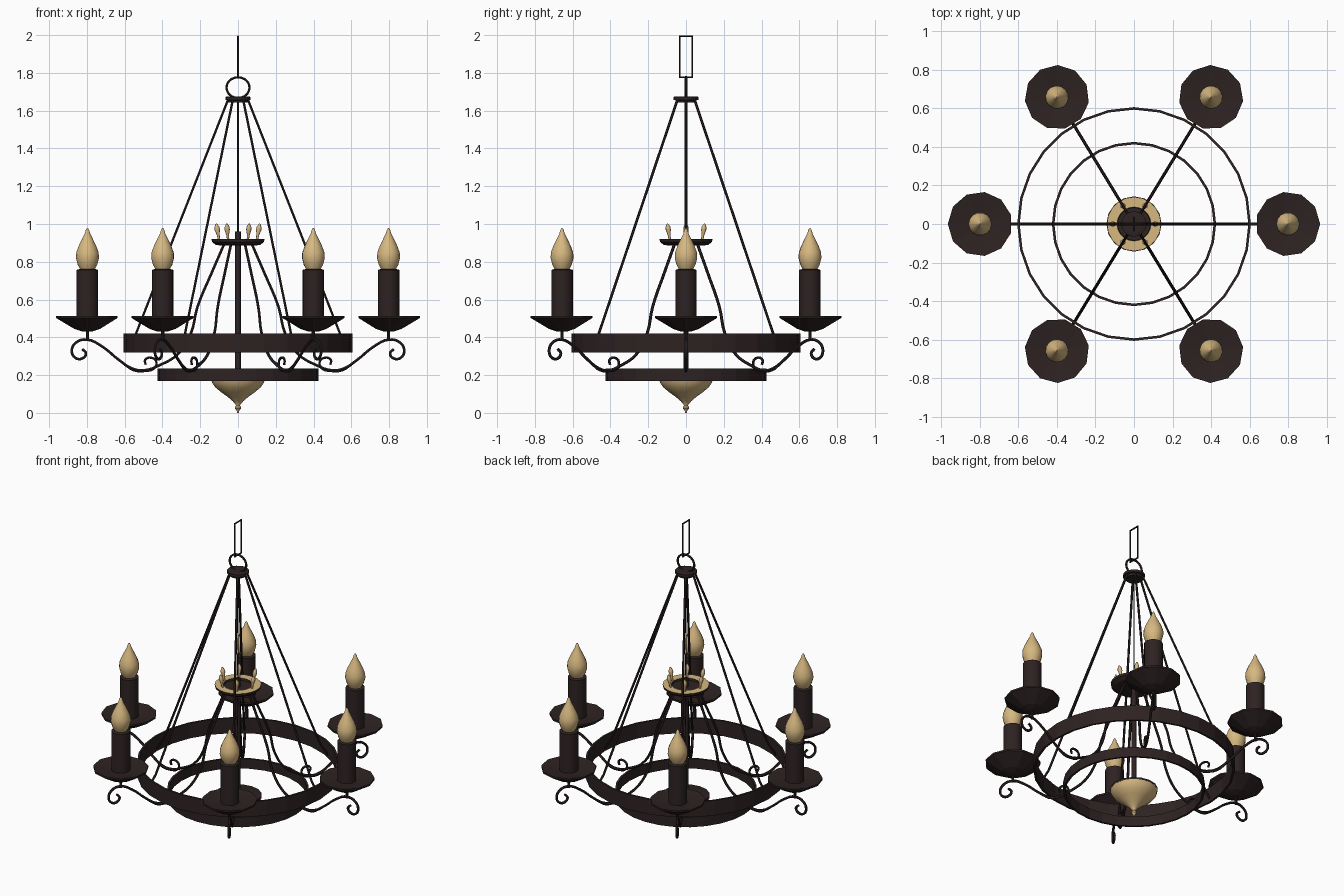
import bpy, bmesh, math
from mathutils import Vector, Matrix

cube = bpy.data.objects.get("Cube")
if cube:
    bpy.data.objects.remove(cube)


def material(name, rgb):
    m = bpy.data.materials.new(name)
    m.use_nodes = True
    m.diffuse_color = (*rgb, 1)
    m.node_tree.nodes["Principled BSDF"].inputs["Base Color"].default_value = (*rgb, 1)
    return m


iron = material("dark iron", (0.027, 0.016, 0.016))
cream = material("warm cream", (0.68, 0.48, 0.22))


def add(name, mesh, mat, matrix=Matrix(), smooth=None):
    mesh.materials.append(mat)
    ob = bpy.data.objects.new(name, mesh)
    bpy.context.collection.objects.link(ob)
    ob.matrix_world = matrix
    if smooth:
        bpy.ops.object.select_all(action='DESELECT')
        ob.select_set(True)
        bpy.context.view_layer.objects.active = ob
        bpy.ops.object.shade_smooth_by_angle(angle=math.radians(smooth))
    return ob


def lathe(name, profile, mat, sides=16, matrix=Matrix(), smooth=None, closed=False):
    """Turn (radius, height) points around z; closed joins the last point to the first."""
    bm = bmesh.new()
    rings = []
    for r, z in profile:
        rings.append([bm.verts.new((r * math.cos(2 * math.pi * i / sides),
                                    r * math.sin(2 * math.pi * i / sides), z))
                      for i in range(sides)])
    pairs = list(zip(rings, rings[1:]))
    if closed:
        pairs.append((rings[-1], rings[0]))
    else:
        bm.faces.new(rings[0])
        bm.faces.new(rings[-1])
    for a, b in pairs:
        for i in range(sides):
            j = (i + 1) % sides
            bm.faces.new((a[i], a[j], b[j], b[i]))
    bmesh.ops.recalc_face_normals(bm, faces=bm.faces)
    mesh = bpy.data.meshes.new(name)
    bm.to_mesh(mesh)
    bm.free()
    return add(name, mesh, mat, matrix, smooth)


def tube(name, points, radius, matrix=Matrix(), closed=False, curved=False):
    """Round bar along a path of points."""
    cu = bpy.data.curves.new(name, 'CURVE')
    cu.dimensions = '3D'
    cu.bevel_depth = radius
    cu.bevel_resolution = 1
    cu.use_fill_caps = True
    cu.resolution_u = 4
    sp = cu.splines.new('BEZIER' if curved else 'POLY')
    sp.use_cyclic_u = closed
    if curved:
        sp.bezier_points.add(len(points) - 1)
        for p, co in zip(sp.bezier_points, points):
            p.co = co
            p.handle_left_type = p.handle_right_type = 'AUTO'
    else:
        sp.points.add(len(points) - 1)
        for p, co in zip(sp.points, points):
            p.co = (*co, 1)
    tmp = bpy.data.objects.new(name + " path", cu)
    bpy.context.collection.objects.link(tmp)
    mesh = bpy.data.meshes.new_from_object(tmp.evaluated_get(bpy.context.evaluated_depsgraph_get()))
    bpy.data.objects.remove(tmp)
    mesh.materials.clear()
    return add(name, mesh, iron, matrix, 50)


def band(name, r, z0, z1, sides, t=0.013):
    lathe(name, [(r, z0), (r, z1), (r - t, z1), (r - t, z0)], iron, sides, closed=True)


def radial(pairs):
    return [(r, 0, z) for r, z in pairs]


# Hanging link, ring and top hub
tube("hanging_link", [(0, -0.034, 1.776), (0, 0.034, 1.776), (0, 0.034, 1.994), (0, -0.034, 1.994)],
     0.006, closed=True)
tube("hanging_ring", [(0.061 * math.cos(i * math.pi / 10), 0, 1.722 + 0.055 * math.sin(i * math.pi / 10))
                      for i in range(20)], 0.007, closed=True)
lathe("top_hub", [(0.052, 1.642), (0.055, 1.655), (0.066, 1.657), (0.066, 1.673), (0.05, 1.676)], iron, 16)

# Two hoops
band("outer_hoop", 0.605, 0.32, 0.42, 28)
band("inner_hoop", 0.425, 0.17, 0.235, 28)

# Central pole, wire and crown plate
lathe("center_pole", [(0.015, 0.18), (0.015, 0.96)], iron, 10, smooth=40)
lathe("center_wire", [(0.004, 0.95), (0.004, 1.65)], iron, 6)
crown = lathe("crown_plate", [(0.05, 0.885), (0.115, 0.888), (0.138, 0.905), (0.14, 0.92),
                              (0.088, 0.92), (0.085, 0.907), (0.015, 0.907)], iron, 20)
crown.data.materials.append(cream)
for p in crown.data.polygons:
    if p.normal.z > 0.9 and p.center.z > 0.915:
        p.material_index = 1

# Bottom pendant
lathe("pendant_cap", [(0.12, 0.178), (0.143, 0.178), (0.143, 0.19), (0.03, 0.2)], iron, 16)
lathe("bottom_pendant", [(0.143, 0.18), (0.137, 0.16), (0.12, 0.135), (0.09, 0.11), (0.055, 0.085),
                         (0.028, 0.062), (0.013, 0.045), (0.011, 0.038), (0.017, 0.03), (0.016, 0.022),
                         (0.008, 0.014), (0.004, 0.0)], cream, 16, smooth=35)

# Arm path from crown down to a low sweep, then up under the cup and into a curl
arm_path = radial([(0.075, 0.89), (0.14, 0.74), (0.215, 0.56), (0.25, 0.42), (0.32, 0.31), (0.41, 0.255),
                   (0.5, 0.225), (0.56, 0.235), (0.63, 0.28), (0.72, 0.352), (0.8, 0.388), (0.858, 0.372),
                   (0.88, 0.33), (0.862, 0.292), (0.825, 0.288), (0.805, 0.315), (0.825, 0.338)])
scroll_path = radial([(0.6, 0.255), (0.55, 0.225), (0.49, 0.222), (0.445, 0.235), (0.432, 0.268),
                      (0.458, 0.292), (0.492, 0.28), (0.488, 0.255)])

# Six repeats of rod, arm, cup, candle, flame and crown bud
diag = 58.7
for n, deg in enumerate([0, diag, 180 - diag, 180, 180 + diag, -diag], 1):
    turn = Matrix.Rotation(math.radians(deg), 4, 'Z')
    reach = 0.797 if deg in (0, 180) else 0.768
    stretch = turn @ Matrix.Diagonal((reach / 0.797, 1, 1, 1))
    seat = turn @ Matrix.Translation((reach, 0, 0))

    tube(f"hanging_rod_{n}", radial([(0.052, 1.66), (0.54, 0.42), (0.592, 0.34)]), 0.007, turn)
    tube(f"arm_{n}", arm_path, 0.008, stretch, curved=True)
    tube(f"arm_scroll_{n}", scroll_path, 0.007, stretch, curved=True)
    lathe(f"cup_stem_{n}", [(0.009, 0.38), (0.009, 0.44)], iron, 8, seat)
    lathe(f"drip_cup_{n}", [(0.025, 0.43), (0.07, 0.445), (0.167, 0.503), (0.167, 0.514),
                            (0.06, 0.5)], iron, 11, seat)
    lathe(f"candle_{n}", [(0.057, 0.495), (0.057, 0.757), (0.04, 0.762)], iron, 14, seat, smooth=40)
    lathe(f"flame_bulb_{n}", [(0.036, 0.755), (0.052, 0.785), (0.061, 0.82), (0.059, 0.85), (0.046, 0.885),
                              (0.029, 0.92), (0.014, 0.95), (0.009, 0.968), (0.003, 0.978)],
          cream, 14, seat, smooth=40)
    bud = turn @ Matrix.Translation((0.1, 0, 0.915)) @ Matrix.Rotation(math.radians(10), 4, 'Y')
    lathe(f"crown_bud_{n}", [(0.006, 0), (0.008, 0.03), (0.014, 0.055), (0.013, 0.07), (0.004, 0.088)],
          cream, 8, bud, smooth=50)
